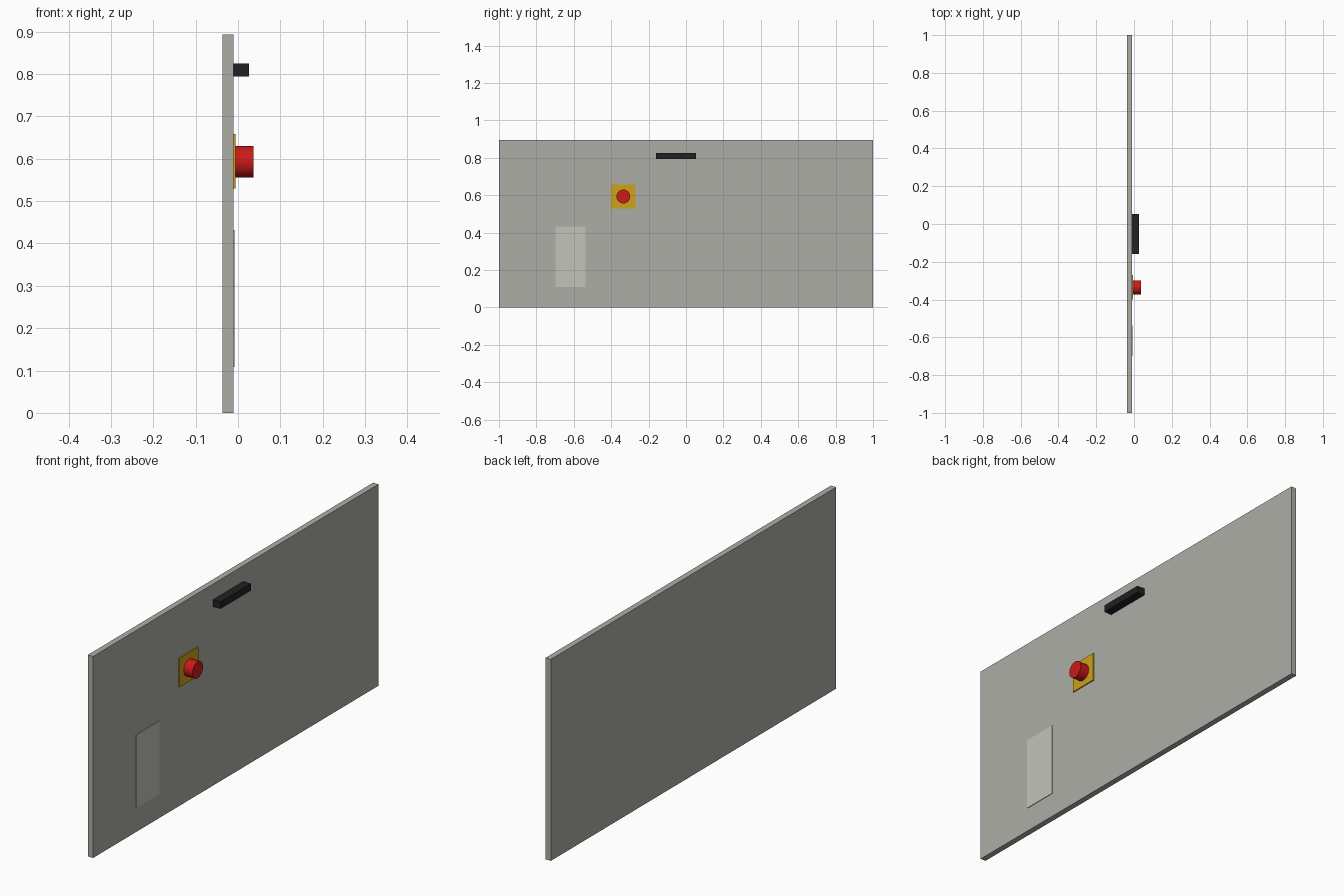
import bpy, math

if "Cube" in bpy.data.objects:
    bpy.data.objects.remove(bpy.data.objects["Cube"])


def material(name, rgb):
    m = bpy.data.materials.new(name)
    m.diffuse_color = (*rgb, 1)
    m.use_nodes = True
    m.node_tree.nodes["Principled BSDF"].inputs["Base Color"].default_value = m.diffuse_color
    return m


def box(name, x, y, z, mat):
    """Box from (min, max) ranges on each axis."""
    bpy.ops.mesh.primitive_cube_add(size=1, location=[sum(r) / 2 for r in (x, y, z)])
    ob = bpy.context.object
    ob.name = name
    ob.scale = [r[1] - r[0] for r in (x, y, z)]
    bpy.ops.object.transform_apply(location=False, rotation=False, scale=True)
    ob.data.materials.append(mat)
    return ob


grey = material("panel_grey", (0.42, 0.42, 0.39))
pale = material("label_pale", (0.55, 0.55, 0.49))
yellow = material("safety_yellow", (0.62, 0.36, 0.01))
red = material("button_red", (0.60, 0.01, 0.01))
black = material("handle_black", (0.015, 0.015, 0.018))

FACE = -0.011   # outer face of the panel
END = 0.037     # front of the button

# Main panel
box("panel", (-0.037, FACE), (-1, 1), (0, 0.894), grey)

# Pull handle near the top edge
box("handle", (FACE, 0.026), (-0.16, 0.053), (0.794, 0.825), black)

# Thin label plate
box("label_plate", (FACE, -0.0085), (-0.698, -0.537), (0.108, 0.432), pale)

# Emergency stop: yellow backing plate and red push button
box("stop_plate", (FACE, -0.006), (-0.400, -0.270), (0.530, 0.658), yellow)
bpy.ops.mesh.primitive_cylinder_add(
    vertices=32, radius=0.037, depth=END + 0.006,
    location=((END - 0.006) / 2, -0.335, 0.593), rotation=(0, math.pi / 2, 0))
button = bpy.context.object
button.name = "stop_button"
button.data.materials.append(red)
bpy.ops.object.shade_smooth_by_angle(angle=math.radians(30))
